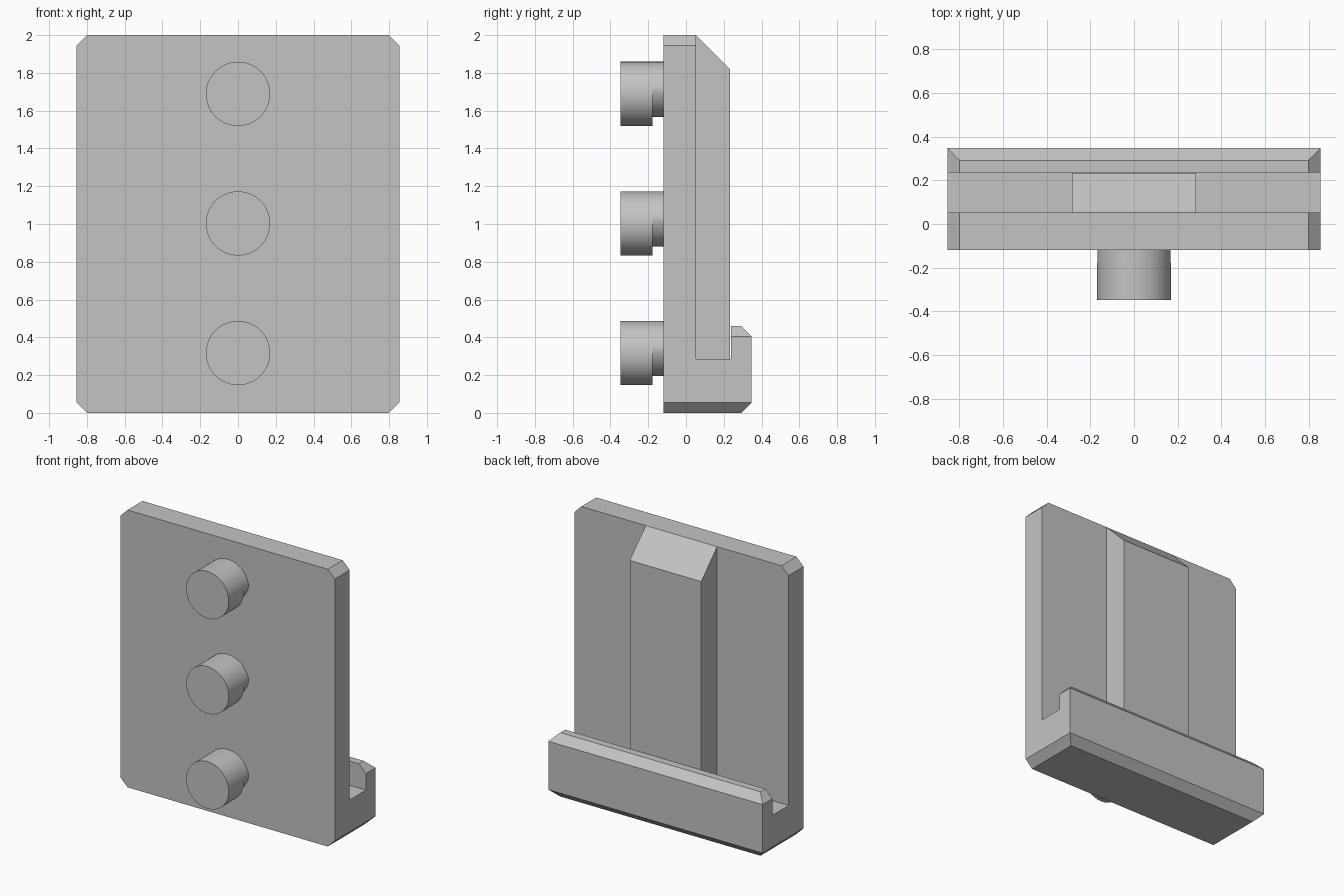
import bpy
import bmesh
from math import sin, cos, pi, sqrt, radians

cube = bpy.data.objects.get("Cube")
if cube:
    bpy.data.objects.remove(cube, do_unlink=True)

grey = bpy.data.materials.new("plain grey")
grey.use_nodes = True
COLOUR = (0.55, 0.55, 0.55, 1)
grey.diffuse_color = COLOUR
grey.node_tree.nodes["Principled BSDF"].inputs["Base Color"].default_value = COLOUR


def loft(name, sections):
    """Skin a list of equal-length closed sections and cap both ends."""
    bm = bmesh.new()
    rings = [[bm.verts.new(p) for p in s] for s in sections]
    n = len(rings[0])
    for a, b in zip(rings, rings[1:]):
        for i in range(n):
            j = (i + 1) % n
            bm.faces.new((a[i], a[j], b[j], b[i]))
    bm.faces.new(rings[0])
    bm.faces.new(rings[-1])
    bmesh.ops.remove_doubles(bm, verts=bm.verts[:], dist=0.0005)
    bmesh.ops.recalc_face_normals(bm, faces=bm.faces[:])
    mesh = bpy.data.meshes.new(name)
    bm.to_mesh(mesh)
    bm.free()
    mesh.materials.append(grey)
    obj = bpy.data.objects.new(name, mesh)
    bpy.context.collection.objects.link(obj)
    return obj


# Plate with its hooked foot: one side profile, bevelled towards both ends
FRONT, BACK, WALL, LIP = -0.118, 0.348, 0.052, 0.237
HALF, C = 0.855, 0.056
middle = [(FRONT, 0), (BACK - C, 0), (BACK, C), (BACK, 0.405), (BACK - C, 0.461),
          (LIP, 0.461), (LIP, 0.286), (WALL, 0.286), (WALL, 2), (FRONT, 2)]
end = [(FRONT, C), (BACK, C), (BACK, C), (BACK, 0.405), (BACK, 0.405),
       (LIP, 0.405), (LIP, 0.286), (WALL, 0.286), (WALL, 2 - C), (FRONT, 2 - C)]
stations = [(-HALF, end), (C - HALF, middle), (HALF - C, middle), (HALF, end)]
loft("plate_with_hook", [[(x, y, z) for y, z in prof] for x, prof in stations])

# Raised rail on the back with a sloped top
RAIL_BACK = 0.234
rail = [(WALL, 0.286), (RAIL_BACK, 0.286), (RAIL_BACK, 1.818), (WALL, 2)]
loft("back_rail", [[(x, y, z) for y, z in rail] for x in (-0.285, 0.285)])

# Pegs: round heads on necks undercut from below
R, SHIFT, SEGMENTS = 0.17, 0.048, 64


def peg_ring(y, zc, neck):
    ring = []
    for i in range(SEGMENTS):
        a = 2 * pi * i / SEGMENTS
        r = R
        if neck:
            r = min(R, SHIFT * sin(a) + sqrt(R * R - (SHIFT * cos(a)) ** 2))
        ring.append((r * cos(a), y, zc + r * sin(a)))
    return ring


for label, zc in (("lower", 0.317), ("middle", 1.003), ("upper", 1.689)):
    peg = loft(label + "_peg", [peg_ring(-0.348, zc, False), peg_ring(-0.177, zc, False),
                                peg_ring(-0.177, zc, True), peg_ring(FRONT, zc, True)])
    bpy.ops.object.select_all(action="DESELECT")
    peg.select_set(True)
    bpy.context.view_layer.objects.active = peg
    bpy.ops.object.shade_smooth_by_angle(angle=radians(30))
